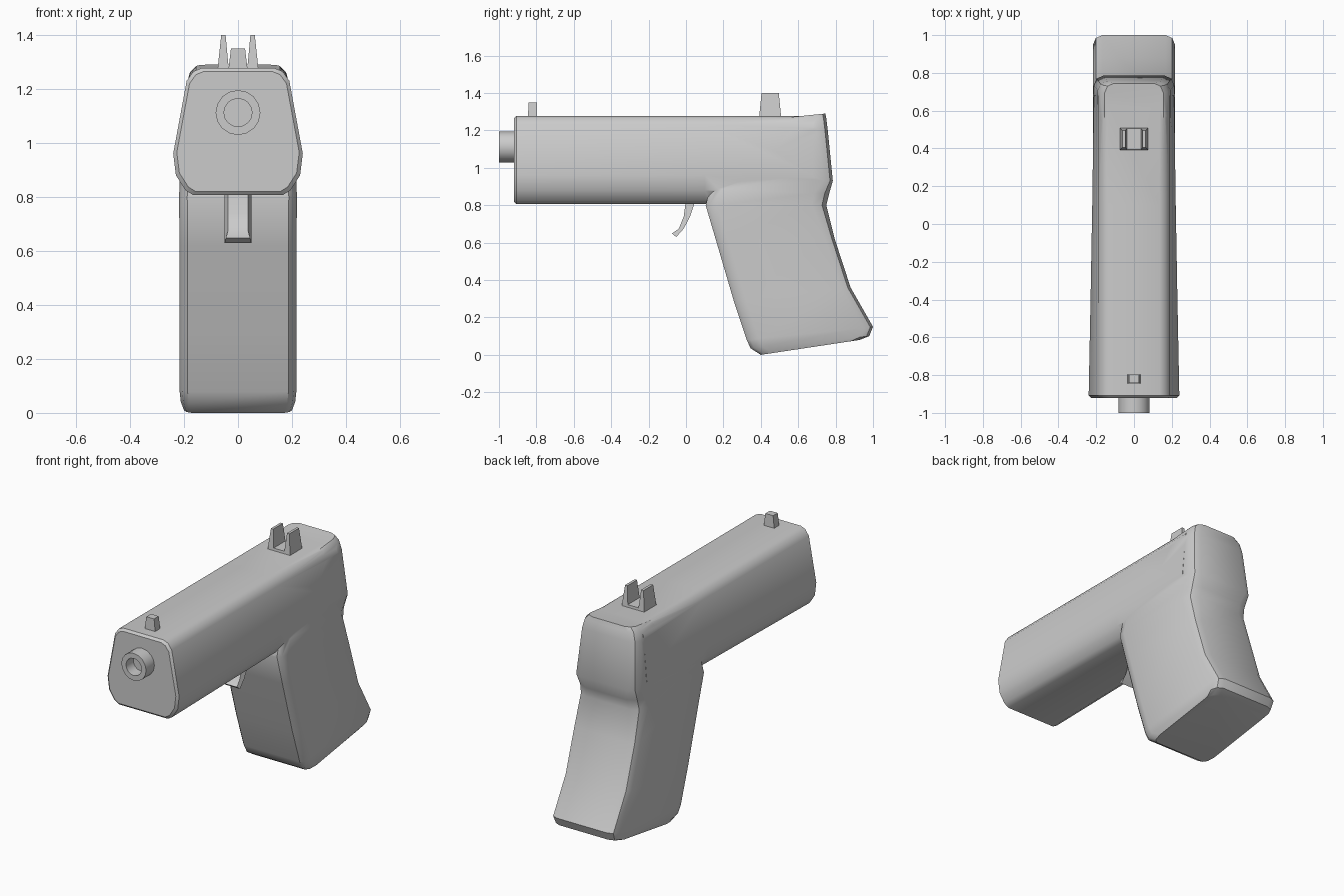
import bpy, bmesh, math

if "Cube" in bpy.data.objects:
    bpy.data.objects.remove(bpy.data.objects["Cube"])


def loft(name, rings, smooth=35):
    """Skin a list of equal-length point rings and cap both ends."""
    bm = bmesh.new()
    vs = [[bm.verts.new(p) for p in r] for r in rings]
    n = len(rings[0])
    for a, b in zip(vs, vs[1:]):
        for i in range(n):
            j = (i + 1) % n
            bm.faces.new((a[i], a[j], b[j], b[i]))
    bm.faces.new(vs[0][::-1])
    bm.faces.new(vs[-1])
    bmesh.ops.recalc_face_normals(bm, faces=bm.faces)
    me = bpy.data.meshes.new(name)
    bm.to_mesh(me)
    bm.free()
    ob = bpy.data.objects.new(name, me)
    bpy.context.collection.objects.link(ob)
    if smooth:
        shade(ob, smooth)
    return ob


def activate(ob):
    bpy.ops.object.select_all(action='DESELECT')
    ob.select_set(True)
    bpy.context.view_layer.objects.active = ob


def shade(ob, deg):
    activate(ob)
    bpy.ops.object.shade_smooth_by_angle(angle=math.radians(deg))


# Upper body: one half cross-section, mirrored, lofted along y
def body_ring(y, w, inset=0.0):
    half = [(.135, 1.277), (.165, 1.265), (.19, 1.23), (w, .96),
            (w - .01, .88), (w - .045, .825), (w - .075, .806)]
    pts = half + [(-x, z) for x, z in reversed(half)]
    k = 1 - inset / .235
    return [(x * k, y, 1.04 + (z - 1.04) * k) for x, z in pts]


body = loft("upper_body", [body_ring(-.92, .24, .013), body_ring(-.907, .24),
                           body_ring(-.4, .23), body_ring(.1, .221),
                           body_ring(.68, .213)], 0)


# Grip: tilted rounded rectangles between a front and a back point
def grip_ring(yf, zf, yb, zb, w, rf=.05, rb=.05):
    half = [(w - .6 * rf, yf), (w - .2 * rf, yf + .4 * rf), (w, yf + 1.3 * rf),
            (w, yb - rb), (w - .3 * rb, yb - .3 * rb), (w - rb, yb)]
    pts = half + [(-x, y) for x, y in reversed(half)]
    return [(x, y, zf + (zb - zf) * (y - yf) / (yb - yf)) for x, y in pts]


grip = loft("grip", [grip_ring(*r) for r in [
    (.40, .00, .93, .08, .200),
    (.345, .035, .98, .10, .212),
    (.325, .08, 1.00, .15, .217),
    (.255, .29, .88, .36, .217),
    (.158, .62, .795, .62, .217),
    (.105, .80, .75, .80, .218, .05, .075),
    (.13, .89, .765, .86, .216, .05, .08),
    (.30, .96, .785, .93, .213),
    (.50, 1.21, .757, 1.21, .192),
    (.50, 1.25, .75, 1.265, .178),
    (.50, 1.265, .745, 1.29, .155)]], 0)

# Fuse grip and upper body
m = body.modifiers.new("fuse", 'BOOLEAN')
m.operation = 'UNION'
m.solver = 'EXACT'
m.object = grip
activate(body)
bpy.ops.object.modifier_apply(modifier=m.name)
bpy.data.objects.remove(grip)
shade(body, 35)

# Muzzle: hollow turned tube
loft("muzzle", [[(r * math.cos(t * math.tau / 16), y, 1.112 + r * math.sin(t * math.tau / 16))
                 for t in range(16)]
                for r, y in [(.083, -.88), (.083, -1.0), (.052, -1.0), (.052, -.93)]], 30)


# Sights: xz profiles extruded in y, tapering upward
def sight(name, profile, y, base, top):
    z0, z1 = min(p[1] for p in profile), max(p[1] for p in profile)
    depth = lambda z: base + (top - base) * (z - z0) / (z1 - z0)
    loft(name, [[(x, y + s * depth(z), z) for x, z in profile] for s in (-1, 1)], 0)


sight("front_sight", [(-.037, 1.26), (.037, 1.26), (.026, 1.35), (-.026, 1.35)],
      -.82, .025, .022)
sight("rear_sight", [(-.077, 1.26), (.077, 1.26), (.062, 1.4), (.046, 1.4), (.036, 1.292),
                     (-.036, 1.292), (-.046, 1.4), (-.062, 1.4)], .45, .06, .046)

# Trigger: curved side profile (half width, y, z), narrower on its front face
side = [(.037, .0, .83), (.037, -.012, .74), (.037, -.038, .675), (.045, -.075, .648),
        (.05, -.052, .63), (.05, -.012, .675), (.05, .022, .74), (.05, .052, .83)]
loft("trigger", [[(s * w, y, z) for w, y, z in side] for s in (-1, 1)], 35)
